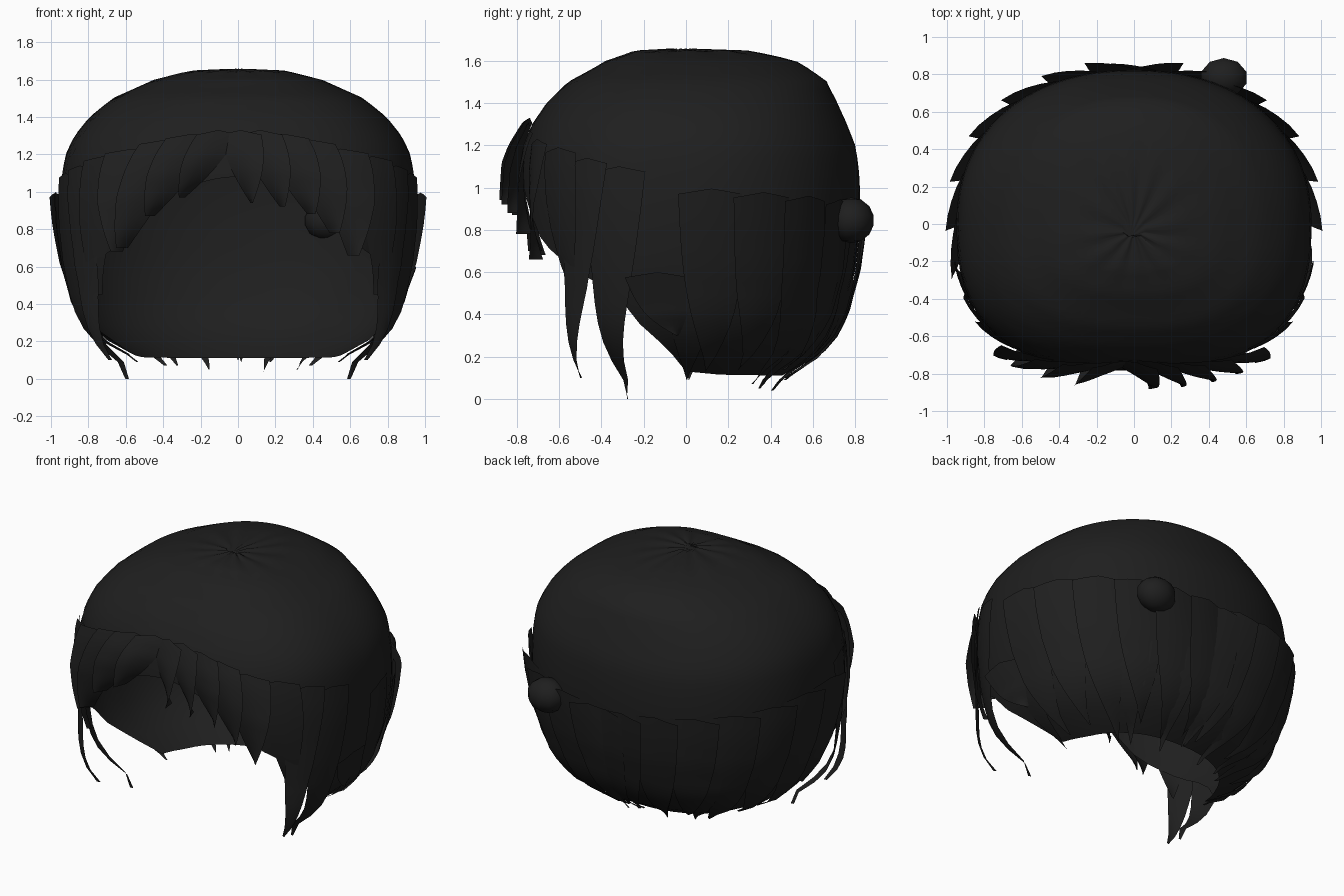
import bpy, bmesh, math, random
from mathutils import Vector

if "Cube" in bpy.data.objects:
    bpy.data.objects.remove(bpy.data.objects["Cube"])

random.seed(4)
mat = bpy.data.materials.new("soft black")
mat.diffuse_color = (0.0135, 0.0135, 0.0135, 1)
mat.use_nodes = True
mat.node_tree.nodes["Principled BSDF"].inputs["Base Color"].default_value = mat.diffuse_color

# Head profile: (height, relative girth)
PROFILE = [(0, .42), (.11, .55), (.2, .73), (.3, .84), (.4, .905), (.6, .97), (.8, .995),
           (.95, 1), (1.1, .99), (1.2, .97), (1.3, .92), (1.4, .835), (1.5, .705),
           (1.6, .47), (1.645, .27), (1.655, 0)]
# Lower edge of the cap: (sine of angle, height), front to back
HEM = [(-1, 1.08), (-.9, .98), (-.75, .74), (-.55, .6), (-.36, .5), (-.3, .39), (0, .13), (.3, .115), (1, .11)]


def lerp_table(table, v):
    if v <= table[0][0]:
        return table[0][1]
    for (a, p), (b, q) in zip(table, table[1:]):
        if v <= b:
            return p + (q - p) * (v - a) / (b - a)
    return table[-1][1]


def girth(th):
    """Rounded outline of the head seen from the top."""
    c, s = math.cos(th), math.sin(th)
    depth, n = (.825, 2.2) if s > 0 else (.79, 2.6)
    return ((abs(c) / .95) ** n + (abs(s) / depth) ** n) ** (-1 / n)


def on_head(th, z, out=0, spread=0):
    r = girth(th) * (lerp_table(PROFILE, z) + spread) + out
    x, y = r * math.cos(th), r * math.sin(th)
    if y > 0:  # fuller upper back
        y *= 1 + .5 * max(0, (z - 1.2) / .45) ** 3
    return Vector((x, y, z))


def finish(name, bm, angle=50):
    me = bpy.data.meshes.new(name)
    bmesh.ops.recalc_face_normals(bm, faces=bm.faces)
    bm.to_mesh(me)
    bm.free()
    me.materials.append(mat)
    ob = bpy.data.objects.new(name, me)
    bpy.context.collection.objects.link(ob)
    bpy.context.view_layer.objects.active = ob
    ob.select_set(True)
    bpy.ops.object.shade_smooth_by_angle(angle=math.radians(angle))
    ob.select_set(False)
    return ob


def add_strand(bm, root, tip, z0, z1, width, out0=.01, out1=.03, spread=0, power=2.5, side=1):
    """Pointed lock of hair; angles in degrees from the front, positive to +x."""
    rows, prev = 12, None
    for i in range(rows + 1):
        s = i / rows
        th = math.radians(root + (tip - root) * s - 90)
        w = math.radians(width) * (1 - s ** power) + .004
        z = z0 + (z1 - z0) * s
        lift = out0 + (out1 - out0) * min(1, s * 2)
        row = []
        for u, ridge in ((-1, -.005), (-.5, .3), (0, .58), (.5, .83), (1, 1)):
            zz = z - .025 * abs(u) * (1 - s)
            row.append(bm.verts.new(on_head(th + side * u * w / 2, zz, lift * ridge + .004,
                                            spread * s ** 4)))
        if prev:
            for k in range(4):
                bm.faces.new((prev[k], prev[k + 1], row[k + 1], row[k]))
        prev = row


# Cap covering the skull, open at the face
bm = bmesh.new()
N, ROWS = 72, 28
grid = []
for i in range(ROWS):
    ring = []
    for j in range(N):
        th = 2 * math.pi * j / N
        hem = lerp_table(HEM, math.sin(th))
        z = hem + (1.655 - hem) * math.sin(i / ROWS * math.pi / 2)
        p = on_head(th, z)
        # hair whorl folds radially
        k = max(0, (z - 1.5) / .155)
        p.y -= .04 * k ** 4
        p.z += .005 * k ** 6 * math.sin(12 * th)
        ring.append(bm.verts.new(p))
    grid.append(ring)
for a, b in zip(grid, grid[1:]):
    for j in range(N):
        k = (j + 1) % N
        bm.faces.new((a[j], a[k], b[k], b[j]))
crown = bm.verts.new((-.02, -.07, 1.64))
for j in range(N):
    bm.faces.new((grid[-1][j], grid[-1][(j + 1) % N], crown))
finish("cap", bm)

# Fringe: (root angle, tip angle, root height, tip height, width)
bm = bmesh.new()
for root, tip, z0, z1, w in [
        (-39, -43, 1.23, .68, 17), (-27, -41, 1.28, .70, 18), (-18, -31, 1.31, .87, 18),
        (-8, -20, 1.33, .97, 16), (1, 5, 1.33, .94, 16), (9, 16, 1.33, .92, 16),
        (18, 26, 1.31, .88, 17), (27, 34, 1.28, .78, 17), (38, 41, 1.23, .66, 17)]:
    add_strand(bm, root, tip, z0, z1, w, .05, .09, 0, 1.7, -1 if root < 0 else 1)
finish("fringe", bm)

# Sidelocks and long loose wisps on both sides
bm = bmesh.new()
for m in (-1, 1):
    add_strand(bm, m * 50, m * 55, 1.19, .45, 15, .03, .03, 0, 2, m)
    add_strand(bm, m * 61, m * 54, 1.14, .10, 13, .02, .02, .33, 2, m)
    add_strand(bm, m * 71, m * 65, 1.10, .00, 15, .02, .02, .24, 2.2, m)
finish("sidelocks", bm)

# Overlapping locks around the sides and nape
bm = bmesh.new()
for m in (-1, 1):
    add_strand(bm, m * 82, m * 87, 1.0 if m < 0 else .6, .3, 18, .05, .03, 0, 3.5, -m)
    for k in range(6):
        a = 97 + 15 * k
        tip_z = (.13, .14, .07, .14, .09, .13)[k]
        add_strand(bm, m * a, m * (a + 2), .995 - .017 * k, tip_z, 18, .055, .02, .02, 3.5, -m)
add_strand(bm, 180, 180, .9, .10, 16, .035, .02, .02, 3.5)
finish("nape_locks", bm)

# Pointed ends below the hem
bm = bmesh.new()
for a, z in ((92, .09), (140, .05), (162, .04), (180, .09), (203, .05), (222, .07), (266, .09)):
    add_strand(bm, a, a + random.uniform(-3, 3), .58, z, 15, .008, .012, .03, 2.2)
finish("hem_points", bm)

# Small round bobble at the back
bm = bmesh.new()
bmesh.ops.create_uvsphere(bm, u_segments=10, v_segments=7, radius=1)
for v in bm.verts:
    v.co = Vector((.48 + v.co.x * .13, .782 + v.co.y * .108, .845 + v.co.z * .108))
finish("bobble", bm, 60)
